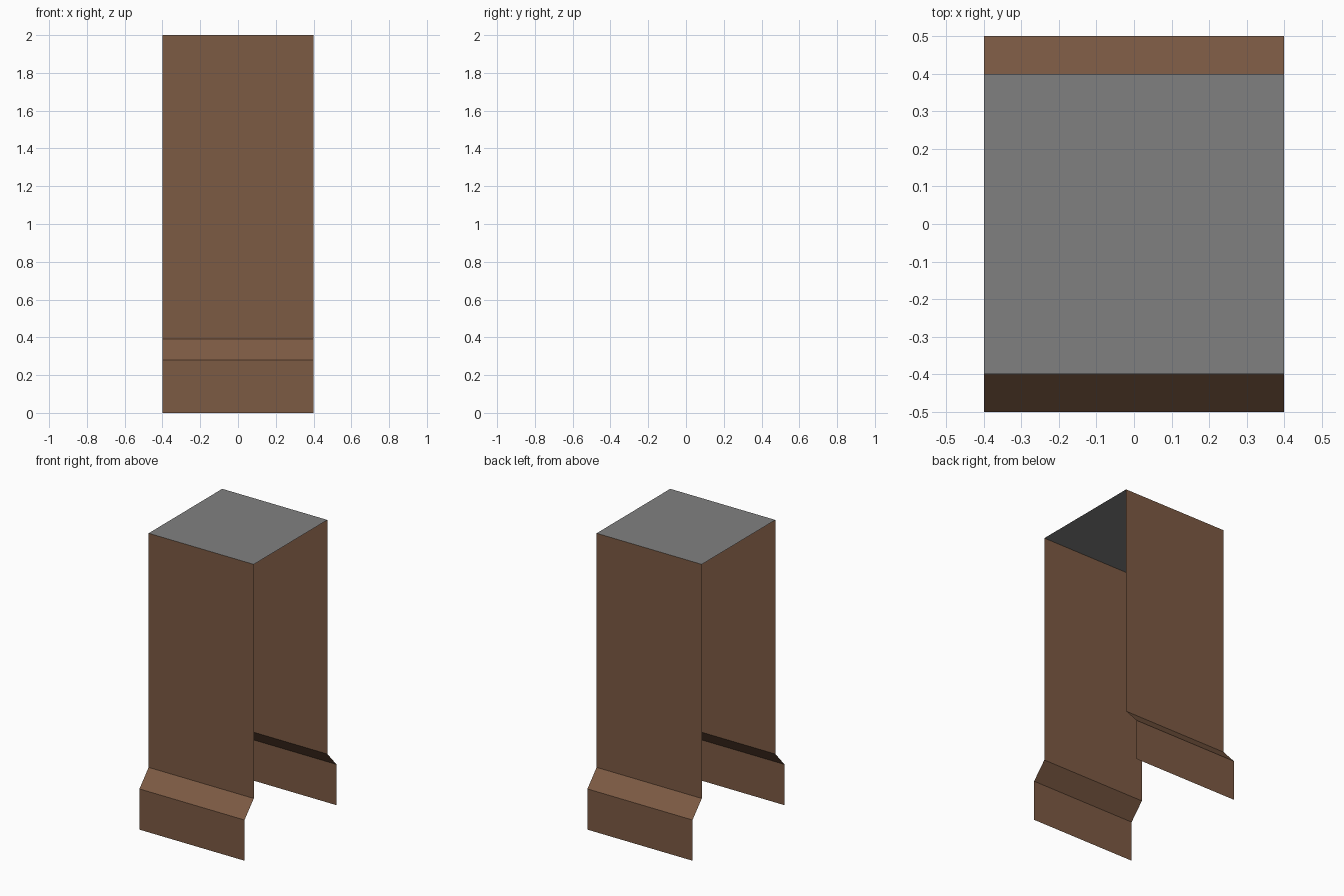
import bpy

if "Cube" in bpy.data.objects:
    bpy.data.objects.remove(bpy.data.objects["Cube"])


def material(name, rgb):
    m = bpy.data.materials.new(name)
    m.diffuse_color = (*rgb, 1.0)
    m.use_nodes = True
    m.node_tree.nodes["Principled BSDF"].inputs["Base Color"].default_value = m.diffuse_color
    return m


brown = material("brown", (0.203, 0.103, 0.057))
grey = material("grey", (0.216, 0.216, 0.216))

HALF_WIDTH = 0.4


def strip(name, profile, mat):
    """Single-sided sheet: a (y, z) profile swept across the width in x."""
    verts = [(x, y, z) for y, z in profile for x in (-HALF_WIDTH, HALF_WIDTH)]
    faces = [(2 * i, 2 * i + 1, 2 * i + 3, 2 * i + 2) for i in range(len(profile) - 1)]
    mesh = bpy.data.meshes.new(name)
    mesh.from_pydata(verts, [], faces)
    mesh.materials.append(mat)
    ob = bpy.data.objects.new(name, mesh)
    bpy.context.collection.objects.link(ob)
    return ob


# Front and back panels: flared skirt at the foot, open sides
panel = [(0.5, 0.0), (0.5, 0.28), (0.4, 0.39), (0.4, 2.0)]
strip("front_panel", [(-y, z) for y, z in panel], brown)
strip("back_panel", [(y, z) for y, z in reversed(panel)], brown)

# Flat cap joining the panels
strip("top_cap", [(-0.4, 2.0), (0.4, 2.0)], grey)
